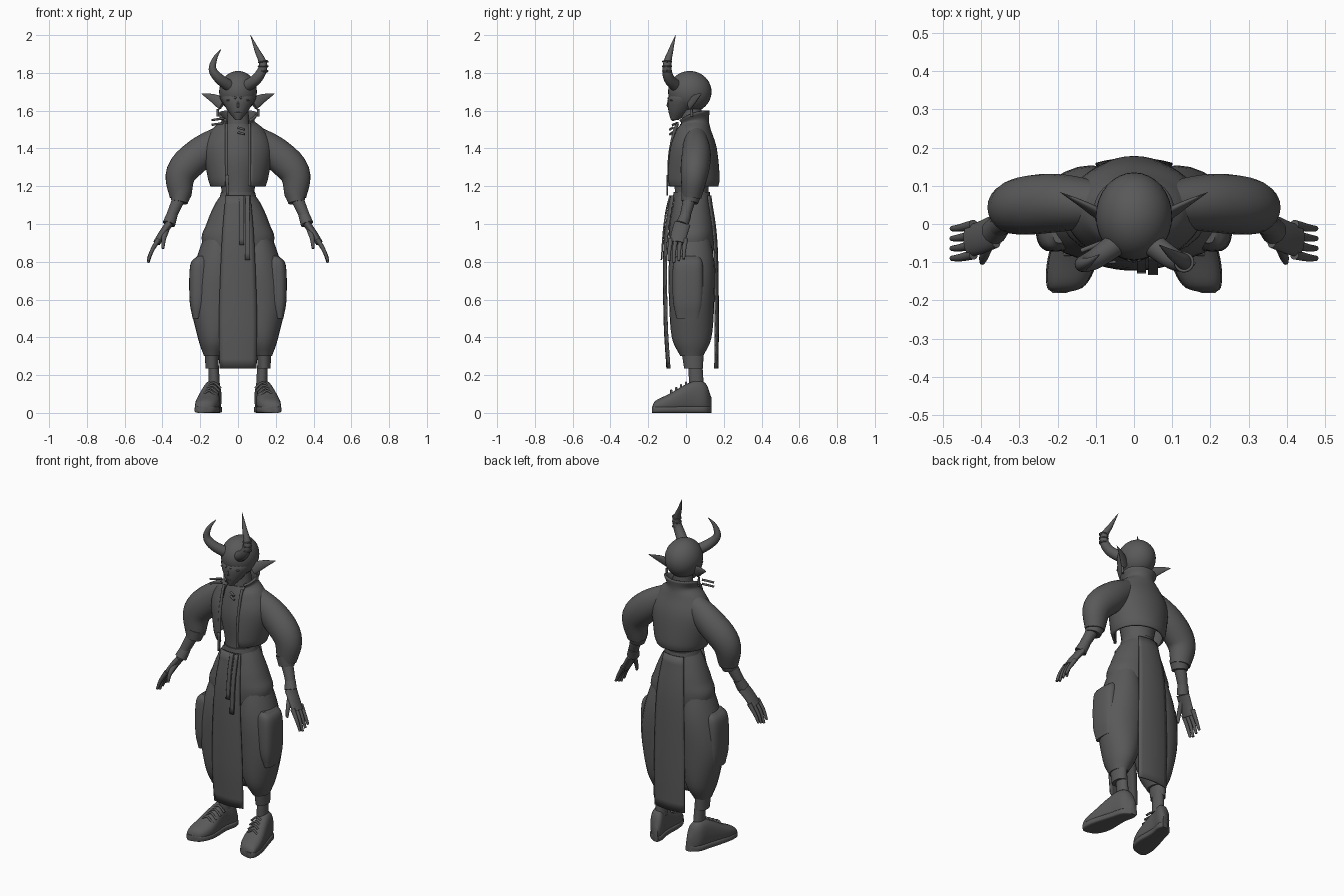
import bpy, bmesh, math
from mathutils import Vector, Matrix

cube = bpy.data.objects.get("Cube")
if cube:
    bpy.data.objects.remove(cube, do_unlink=True)

grey = bpy.data.materials.new("charcoal_grey")
grey.use_nodes = True
grey.diffuse_color = (.1, .1, .1, 1)
grey.node_tree.nodes["Principled BSDF"].inputs["Base Color"].default_value = grey.diffuse_color

STEPS = 5
X, Y, Z = Vector((1, 0, 0)), Vector((0, 1, 0)), Vector((0, 0, 1))


def finish(name, bm, thickness=0):
    """Turn a bmesh into a smooth grey object."""
    bmesh.ops.recalc_face_normals(bm, faces=bm.faces)
    mesh = bpy.data.meshes.new(name)
    bm.to_mesh(mesh)
    bm.free()
    mesh.materials.append(grey)
    part = bpy.data.objects.new(name, mesh)
    bpy.context.collection.objects.link(part)
    if thickness:
        solid = part.modifiers.new("thickness", "SOLIDIFY")
        solid.thickness = thickness
        solid.offset = 0
    bpy.ops.object.select_all(action="DESELECT")
    bpy.context.view_layer.objects.active = part
    part.select_set(True)
    bpy.ops.object.shade_smooth_by_angle(angle=math.radians(45))


def spline(rows):
    """Smooth curve through rows of any length."""
    knots = [Vector(row) for row in rows]
    knots = [2 * knots[0] - knots[1]] + knots + [2 * knots[-1] - knots[-2]]
    curve = []
    for before, a, b, after in zip(knots, knots[1:], knots[2:], knots[3:]):
        slope_a, slope_b = (b - before) / 2, (after - a) / 2
        for step in range(STEPS):
            t = step / STEPS
            ease = t * t * (3 - 2 * t)
            curve.append(a.lerp(b, ease) + slope_a * t * (1 - t) ** 2 - slope_b * t * t * (1 - t))
    return curve + [knots[-2]]


def skin(bm, rings, closed):
    """Bridge rows of points with quads, capping closed tubes."""
    verts = [[bm.verts.new(point) for point in ring] for ring in rings]
    count = len(verts[0])
    for low, high in zip(verts, verts[1:]):
        for i in range(count if closed else count - 1):
            j = (i + 1) % count
            bm.faces.new((low[i], low[j], high[j], high[i]))
    if closed:
        bm.faces.new(verts[0])
        bm.faces.new(verts[-1])


def oval(centre, u, v, power=2, sides=24):
    """Points of a rounded section; a higher power is boxier."""
    points = []
    for i in range(sides):
        angle = math.tau * i / sides
        c, s = math.cos(angle), math.sin(angle)
        points.append(centre + u * math.copysign(abs(c) ** (2 / power), c)
                      + v * math.copysign(abs(s) ** (2 / power), s))
    return points


def tube(name, path, start, end, swell=0, flat=1, side=1):
    """Round limb along a path, tapering from start to end; flat widens it front to back."""
    points = [Vector((side * p.x, p.y, p.z)) for p in spline(path)]
    last = len(points) - 1
    rings = []
    for i, point in enumerate(points):
        t = i / last
        radius = start + (end - start) * t + swell * math.sin(math.pi * t)
        along = (points[min(i + 1, last)] - points[max(i - 1, 0)]).normalized()
        across = (Y - along * along.y).normalized()
        rings.append(oval(point, across.cross(along) * radius, across * radius * flat))
    bm = bmesh.new()
    skin(bm, rings, True)
    finish(name, bm)


def stack(name, rows, bottom=(0, .03), top=(0, .03), power=2, side=1):
    """Level sections of height, half width and half depth, sliding from bottom to top."""
    sections = spline(rows)
    rings = []
    for i, (z, width, depth) in enumerate(sections):
        x, y = Vector(bottom).lerp(Vector(top), i / (len(sections) - 1))
        rings.append(oval(Vector((side * x, y, z)), X * width, Y * depth, power))
    bm = bmesh.new()
    skin(bm, rings, True)
    finish(name, bm)


def ball(name, centre, radii, side=1):
    bm = bmesh.new()
    place = Matrix.Translation((side * centre[0], *centre[1:])) @ Matrix.Diagonal((*radii, 1))
    bmesh.ops.create_uvsphere(bm, u_segments=32, v_segments=20, radius=1, matrix=place)
    finish(name, bm)


def shoe(name, profile, side, power):
    """Sections of depth, half width and height, with the toe turned outward."""
    sections = spline(profile)
    rings = []
    for i, (y, width, height) in enumerate(sections):
        x = .11 + .085 * i / (len(sections) - 1)
        rings.append(oval(Vector((side * x, y, height / 2)), X * width, Z * height / 2, power))
    bm = bmesh.new()
    skin(bm, rings, True)
    finish(name, bm)


def cloth(name, rows, centre=0, bend=0):
    """Hanging strip of height, half width and depth; its edges curve round by bend."""
    rings = []
    for z, width, y in spline(rows):
        rings.append([Vector((centre + width * k / 4, y + bend * (k / 4) ** 2, z)) for k in range(-4, 5)])
    bm = bmesh.new()
    skin(bm, rings, False)
    finish(name, bm, .008)


# Head and neck
ball("cranium", (0, .02, 1.7), (.1, .115, .11))
stack("jaw", [(1.55, .015, .02), (1.6, .055, .06), (1.66, .088, .09), (1.7, .09, .1)], bottom=(0, -.06), top=(0, .02))
stack("neck", [(1.46, .07, .06), (1.64, .05, .05)])
tube("nose", [(0, -.088, 1.67), (0, -.097, 1.63), (0, -.088, 1.62)], .003, .008)
ball("lips", (0, -.083, 1.59), (.02, .01, .004))

shoe_profile = [(.135, .015, .08), (.1, .04, .16), (.03, .045, .165), (-.09, .062, .1), (-.16, .048, .065), (-.18, .015, .03)]

for side, word in ((1, "left_"), (-1, "right_")):
    # Brow, eye, ear and earring
    tube(word + "brow", [(.01, -.094, 1.665), (.065, -.056, 1.69)], .006, .003, side=side)
    ball(word + "eye", (.04, -.075, 1.655), (.022, .01, .006), side)
    tube(word + "ear", [(.08, .02, 1.635), (.13, .05, 1.665), (.193, .083, 1.69)], .034, .001, .006, .4, side)
    tube(word + "earring", [(.107, .03, 1.61), (.107, .03, 1.57)], .006, .007, side=side)

    # Sleeve, forearm and wristband
    tube(word + "sleeve", [(.08, .05, 1.46), (.2, .055, 1.375), (.3, .045, 1.27), (.305, .03, 1.14)],
         .065, .056, .026, .9, side)
    tube(word + "sleeve_cuff", [(.3, .03, 1.17), (.31, .02, 1.115)], .056, .044, side=side)
    tube(word + "forearm", [(.31, .02, 1.14), (.345, 0, 1.06), (.37, -.02, 1)], .034, .024, side=side)
    tube(word + "wristband", [(.348, 0, 1.05), (.366, -.02, 1)], .029, .034, side=side)

    # Hand
    tube(word + "palm", [(.365, -.02, 1), (.4, -.035, .95), (.43, -.045, .9)], .02, .019, flat=2.2, side=side)
    for k, finger in enumerate(("index", "middle", "ring", "little")):
        y = .026 * k
        drop = .01 * abs(k - 1)
        tube(word + finger + "_finger", [(.42, y - .08, .92), (.455, y - .088, .86), (.476, y - .09, .795 + drop)],
             .013, .007, side=side)
    tube(word + "thumb", [(.38, -.045, .97), (.393, -.085, .92), (.397, -.1, .87)], .017, .007, side=side)

    # Trouser leg, pocket, cuff and ankle
    stack(word + "trouser_leg", [(.3, .045, .06), (.4, .087, .105), (.6, .135, .12), (.8, .115, .12), (1, .055, .08)],
          bottom=(.135, .03), top=(.1, .03), side=side)
    stack(word + "pocket", [(.5, .02, .06), (.6, .045, .08), (.78, .05, .08), (.83, .02, .06)],
          bottom=(.22, .01), top=(.195, .01), power=3, side=side)
    stack(word + "trouser_cuff", [(.235, .034, .05), (.32, .038, .058)], (.138, .04), (.138, .035), side=side)
    stack(word + "ankle", [(.13, .03, .04), (.27, .027, .036)], (.125, .055), (.13, .05), side=side)

    # Shoe, sole and laces
    shoe(word + "shoe", shoe_profile, side, 2.5)
    shoe(word + "shoe_sole", [(y, width + .003, .035) for y, width, height in shoe_profile], side, 5)
    for k in range(4):
        x, y, z = .13 + .008 * k, -.026 * k, .16 - .014 * k
        tube(f"{word}lace_{k + 1}", [(x - .04, y, z - .03), (x, y, z), (x + .04, y, z - .03)], .006, .006, side=side)

    # Trim down the jacket opening
    tube(word + "jacket_trim", [(.06, -.045, 1.53), (.06, -.065, 1.48), (.06, -.088, 1.35), (.06, -.09, 1.2)],
         .008, .008, side=side)

# Horns, the left one longer, with rings and studs
horn_root = [(.03, -.04, 1.72), (.1, -.09, 1.77)]
tube("left_horn", horn_root + [(.133, -.1, 1.84), (.1, -.08, 1.92), (.066, -.055, 2)], .032, .001, .006)
tube("right_horn", horn_root + [(.135, -.105, 1.82), (.12, -.1, 1.88), (.09, -.08, 1.925)], .032, .001, .004, side=-1)
for k in range(3):
    z = 1.81 + .025 * k
    bpy.ops.mesh.primitive_torus_add(location=(.131, -.1, z), rotation=(0, .2 - .2 * k, 0), major_radius=.023,
                                     minor_radius=.004, major_segments=24, minor_segments=8)
    ring = bpy.context.object
    ring.name = f"horn_ring_{k + 1}"
    ring.data.materials.append(grey)
    bpy.ops.object.shade_smooth()
    tube(f"horn_stud_{k + 1}", [(.15, -.1, z), (.16, -.105, z)], .006, .004)

# Shirt
stack("shirt", [(1.12, .087, .09), (1.2, .09, .09), (1.35, .12, .1), (1.47, .1, .08), (1.53, .06, .06)])

# Open jacket; the opening keeps one width and the flared collar dips toward the front
half_opening = .06
jacket_rows = [(1.2, .14, .13), (1.25, .155, .137), (1.4, .175, .122), (1.5, .13, .09), (1.55, .082, .08), (1.6, .1, .085)]
rings = []
for z, width, depth in spline(jacket_rows):
    gap = math.asin(half_opening / width)
    turn = [gap - math.pi / 2 + (math.tau - 2 * gap) * k / 40 for k in range(41)]
    dip = max(0, z - 1.5) * .6
    rings.append([Vector((width * math.cos(a), .035 + depth * math.sin(a), z - dip * ((1 - math.sin(a)) / 2) ** 2))
                  for a in turn])
jacket = bmesh.new()
skin(jacket, rings, False)
finish("jacket", jacket, .012)
cloth("jacket_tie", [(1.26, .01, -.1), (1.15, .006, -.1)], centre=-.057)

# Collar pins and chest toggles
for k in range(2):
    z = 1.525 + .025 * k
    tube(f"collar_pin_{k + 1}", [(-.075, -.045, z + .01), (-.138, -.07, z)], .006, .006)
    tube(f"chest_toggle_{k + 1}", [(0, -.07, z - .04), (.035, -.085, z - .05)], .006, .006)

# Hips, belt, cloth panels and hanging ties
stack("trouser_hips", [(.7, .1, .1), (.9, .19, .12), (1, .167, .118), (1.1, .125, .1), (1.16, .085, .09)], power=2.2)
stack("belt", [(1.13, .1, .1), (1.17, .09, .096)])
cloth("front_panel", [(1.15, .065, -.08), (.9, .085, -.115), (.5, .1, -.115), (.235, .096, -.1)], bend=.014)
cloth("back_panel", [(1.15, .065, .13), (.9, .09, .163), (.5, .1, .17), (.235, .098, .167)], bend=-.014)
cloth("short_tie", [(1.15, .012, -.085), (1.05, .012, -.108), (.89, .012, -.125)], centre=.02)
cloth("long_tie", [(1.15, .012, -.085), (1, .013, -.115), (.81, .013, -.13)], centre=.05)
